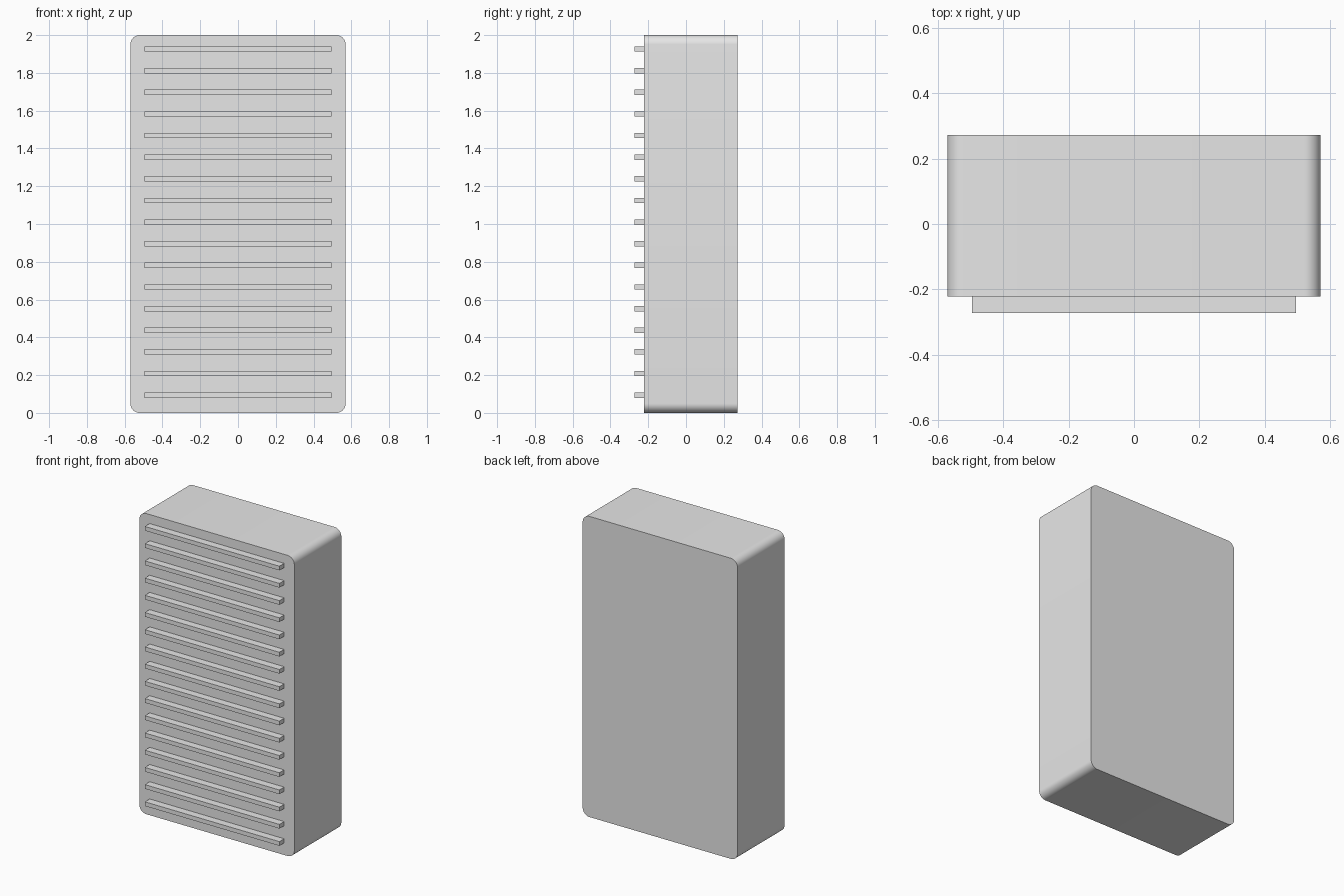
import bpy
import bmesh
from mathutils import Vector

if "Cube" in bpy.data.objects:
    bpy.data.objects.remove(bpy.data.objects["Cube"], do_unlink=True)

# Single plain grey finish
grey = bpy.data.materials.new("light_grey")
grey.use_nodes = True
colour = (0.8, 0.8, 0.8, 1)
grey.diffuse_color = colour
grey.node_tree.nodes["Principled BSDF"].inputs["Base Color"].default_value = colour


def box(name, low, high, radius=0):
    """Box between two corners; radius rounds the edges running front to back."""
    low, high = Vector(low), Vector(high)
    size, centre = high - low, (low + high) / 2
    bm = bmesh.new()
    bmesh.ops.create_cube(bm, size=1)
    for v in bm.verts:
        v.co = Vector(a * b for a, b in zip(v.co, size)) + centre
    if radius:
        edges = [e for e in bm.edges
                 if abs(e.verts[0].co.y - e.verts[1].co.y) > size.y / 2]
        bmesh.ops.bevel(bm, geom=edges, offset=radius, segments=10,
                        profile=0.5, affect="EDGES")
    mesh = bpy.data.meshes.new(name)
    bm.to_mesh(mesh)
    bm.free()
    mesh.materials.append(grey)
    obj = bpy.data.objects.new(name, mesh)
    bpy.context.collection.objects.link(obj)
    return obj


# Main slab with rounded corners
body = box("body", (-0.57, -0.222, 0), (0.57, 0.272, 2), radius=0.05)
bpy.ops.object.select_all(action="DESELECT")
body.select_set(True)
bpy.context.view_layer.objects.active = body
bpy.ops.object.shade_smooth_by_angle()

# Evenly spaced horizontal ribs across the front
rib_count, first, last, half = 17, 0.094, 1.926, 0.014
for i in range(rib_count):
    z = first + (last - first) * i / (rib_count - 1)
    box(f"rib_{i + 1}", (-0.495, -0.272, z - half), (0.495, -0.222, z + half))
